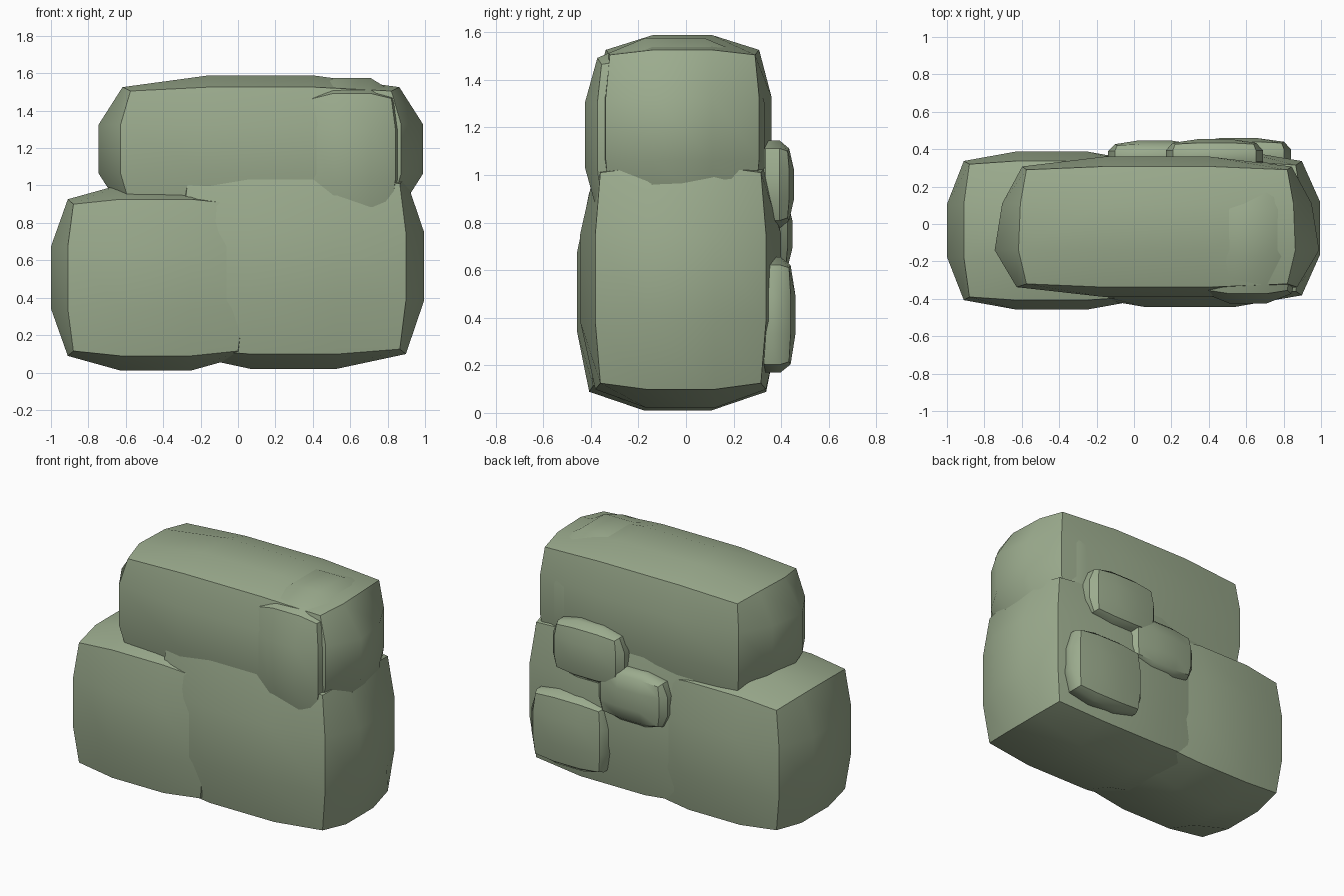
import bpy, bmesh
from math import radians

if "Cube" in bpy.data.objects:
    bpy.data.objects.remove(bpy.data.objects["Cube"])

moss = bpy.data.materials.new("mossy_stone")
moss.diffuse_color = (0.33, 0.41, 0.27, 1)
moss.use_nodes = True
moss.node_tree.nodes["Principled BSDF"].inputs["Base Color"].default_value = moss.diffuse_color


def stone(name, low, high, bulge, lean=0.0):
    """Box between two corners, each side a 3x3 grid swelling outwards."""
    bm = bmesh.new()
    bmesh.ops.create_cube(bm, size=2)
    bmesh.ops.subdivide_edges(bm, edges=bm.edges[:], cuts=2, use_grid_fill=True)
    for v in bm.verts:
        u = v.co.copy()
        outer = [abs(c) > 0.99 for c in u]
        # Full swell inside a face, a little along edges, none at corners
        swell = (1.0, 1.0, 0.25, 0.0)[sum(outer)]
        for a in range(3):
            mid, half = (low[a] + high[a]) / 2, (high[a] - low[a]) / 2
            s = swell if outer[a] else 1.0
            if a == 0 and outer[0]:
                s *= 1 - lean * u.y
            v.co[a] = mid + u[a] * (half + bulge[a] * s)
    bmesh.ops.recalc_face_normals(bm, faces=bm.faces[:])
    mesh = bpy.data.meshes.new(name)
    bm.to_mesh(mesh)
    bm.free()
    obj = bpy.data.objects.new(name, mesh)
    bpy.context.collection.objects.link(obj)
    mesh.materials.append(moss)
    bpy.ops.object.select_all(action='DESELECT')
    obj.select_set(True)
    bpy.context.view_layer.objects.active = obj
    bpy.ops.object.shade_smooth_by_angle(angle=radians(35))
    return obj


# Large base stones
stone("left_base_stone", (-0.88, -0.39, 0.115), (0.00, 0.32, 0.90), (0.12, 0.068, 0.105))
stone("right_base_stone", (-0.27, -0.36, 0.125), (0.865, 0.315, 1.01), (0.13, 0.085, 0.105))

# Long stone on top and the one set into its front corner
stone("top_stone", (-0.575, -0.32, 0.885), (0.82, 0.29, 1.505), (0.15, 0.07, 0.083), 0.4)
stone("corner_stone", (0.40, -0.355, 0.87), (0.82, 0.26, 1.465), (0.085, 0.07, 0.11))

# Small stones on the back
for name, x0, x1, z0, z1, y in (
        ("upper_back_stone", 0.22, 0.64, 0.82, 1.10, 0.427),
        ("middle_back_stone", -0.09, 0.31, 0.62, 0.88, 0.42),
        ("lower_back_stone", 0.33, 0.79, 0.215, 0.61, 0.433)):
    stone(name, (x0, 0.30, z0), (x1, y, z1), (0.05, 0.027, 0.045))
